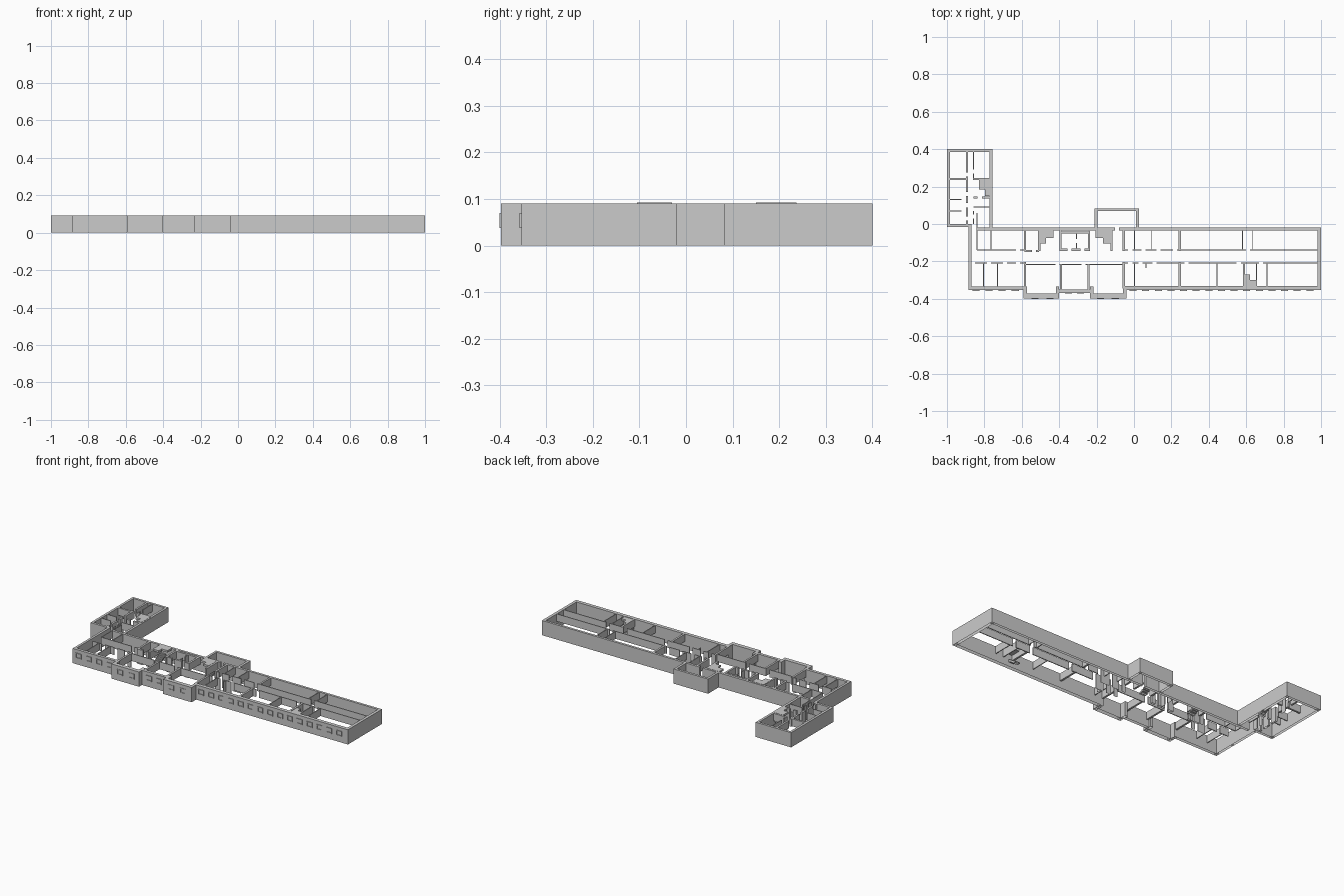
import bpy, bmesh

if "Cube" in bpy.data.objects:
    bpy.data.objects.remove(bpy.data.objects["Cube"])

H = 0.091           # wall height
HANG = 0.045        # underside of the long inner walls, which stop short of the ground
THICK, OUTER, MID, THIN = 0.018, 0.015, 0.012, 0.005


def boxes(name, items):
    """One object from boxes given as (x0, x1, y0, y1, z0, z1); undersides on the ground stay open."""
    bm = bmesh.new()
    for x0, x1, y0, y1, z0, z1 in items:
        geo = bmesh.ops.create_cube(bm, size=1)
        for v in geo["verts"]:
            v.co.x = x0 if v.co.x < 0 else x1
            v.co.y = y0 if v.co.y < 0 else y1
            v.co.z = z0 if v.co.z < 0 else z1
    ground = [f for f in bm.faces if all(v.co.z < 1e-5 for v in f.verts)]
    bmesh.ops.delete(bm, geom=ground, context="FACES_ONLY")
    me = bpy.data.meshes.new(name)
    bm.to_mesh(me)
    bm.free()
    ob = bpy.data.objects.new(name, me)
    bpy.context.collection.objects.link(ob)
    return ob


def hang(items):
    """Raise the underside of long pieces; short ones stay as posts."""
    return [(a, b, c, d, HANG if max(b - a, d - c) > 0.06 else 0, t) for a, b, c, d, _, t in items]


def runs(a, b, doors, width=0.022):
    """Split a span into solid pieces, leaving a gap at each door."""
    out = []
    for d in sorted(doors):
        out.append((a, d - width / 2))
        a = d + width / 2
    out.append((a, b))
    return [r for r in out if r[1] > r[0]]


def along_x(a, b, y, t, *doors):
    return [(p, q, y - t / 2, y + t / 2, 0, H) for p, q in runs(a, b, doors)]


def along_y(a, b, x, t, *doors):
    return [(x - t / 2, x + t / 2, p, q, 0, H) for p, q in runs(a, b, doors)]


h, o = THICK / 2, OUTER / 2

# outer shell of the side wing
boxes("wing_outer_walls",
      along_x(-1, -0.757, 0.4 - o, OUTER) + along_y(-0.015, 0.4, -1 + o, OUTER)
      + along_y(-0.02, 0.4, -0.757 - o, OUTER)
      + along_x(-1, -0.87, -0.015 + o, OUTER))

# outer shell of the long block
boxes("main_outer_walls",
      along_x(-0.84, 1, -0.019 - o, OUTER, -0.09)
      + along_y(-0.353, -0.015, -0.885 + o, OUTER)
      + along_y(-0.353, -0.019, 1 - h, THICK)
      + along_x(-0.885, -0.575, -0.353 + h, THICK)
      + along_x(-0.058, 1, -0.353 + h + 0.002, THICK + 0.004)
      + along_x(-0.40, -0.235, -0.368 + h, THICK))

# two projecting front bays
bays = []
for a, b in ((-0.59, -0.40), (-0.235, -0.04)):
    bays += along_x(a, b, -0.397 + 0.0125, 0.025)
    bays += along_y(-0.397, -0.335, a + h, THICK) + along_y(-0.397, -0.335, b - h, THICK)
boxes("front_bays", bays)

# rear annex
boxes("rear_annex",
      along_x(-0.21, 0.027, 0.084 - o, OUTER)
      + along_y(-0.02, 0.084, -0.21 + o, OUTER)
      + along_y(-0.02, 0.084, 0.027 - o, OUTER))

# corridor walls of the long block, with door gaps
boxes("corridor_walls", hang(
      along_x(-0.84, -0.585, -0.138, THIN, -0.62)
      + along_x(-0.885, -0.585, -0.208, THIN, -0.86, -0.775, -0.69, -0.62)
      + along_x(-0.585, -0.507, -0.145, MID, -0.535)
      + along_x(-0.393, -0.24, -0.138, MID, -0.345, -0.275)
      + along_x(-0.393, -0.24, -0.045, MID)
      + along_x(-0.58, -0.055, -0.217, THIN, -0.41, -0.27)
      + along_x(-0.055, 0.99, -0.140, THIN, -0.02, 0.05, 0.13, 0.22, 0.61)
      + along_x(-0.055, 0.99, -0.208, THIN, -0.02, 0.035, 0.11, 0.28, 0.56, 0.68)))

# thick cross walls
cross = []
for x in (-0.583, -0.055, 0.245):
    cross += along_y(-0.145, -0.03, x, MID) + along_y(-0.345, -0.203, x, MID)
for x in (-0.507, -0.393, -0.24, -0.12):
    cross += along_y(-0.145, -0.03, x, MID)
for x in (-0.39, -0.243):
    cross += along_y(-0.36, -0.217, x, MID)
for x in (0.588, 0.655):
    cross += along_y(-0.34, -0.208, x, MID if x < 0.6 else THIN)
boxes("cross_walls", hang(cross))

# thin room partitions
part = []
for x in (-0.765, 0.003, 0.095, 0.58, 0.635):
    part += along_y(-0.138, -0.03, x, THIN)
for x in (-0.805, -0.73, 0.003, 0.443, 0.71):
    part += along_y(-0.34, -0.208, x, THIN)
part += along_y(-0.138, -0.045, -0.307, THIN, -0.09)
part += along_y(-0.235, -0.208, 0.063, THIN)
boxes("room_partitions", hang(part))

# rooms in the wing
boxes("wing_partitions", hang(
      along_y(0, 0.39, -0.893, MID, 0.03, 0.1, 0.16, 0.265)
      + along_y(0.235, 0.39, -0.858, THIN, 0.28)
      + along_y(0.0, 0.07, -0.858, THIN, 0.04)
      + along_x(-0.99, -0.887, 0.24, MID)
      + along_x(-0.858, -0.77, 0.24, MID)
      + along_x(-0.858, -0.77, 0.142, MID, -0.825)
      + along_x(-0.858, -0.77, 0.09, THIN)
      + along_x(-0.99, -0.893, 0.13, THIN, -0.91)
      + along_x(-0.99, -0.893, 0.07, THIN, -0.91)
      + along_y(-0.138, 0.06, -0.84, THIN)))


def stair(name, x0, x1, y0, y1, top, mirror=False, n=7):
    """Upper landing slab with a short arm, over a flight of steps rising towards it."""
    mx, ly = (x0 + x1) / 2, y0 + (y1 - y0) * 0.4
    a, b = (mx, x1) if mirror else (x0, mx)
    parts = [(x0, x1, ly, y1, top - 0.012, top), (a, b, y0, ly, top - 0.012, top)]
    d, rise = (y1 - y0) / n, 0.5 * top / n
    for i in range(n):
        z = (i + 1) * rise
        parts.append((a, b, y0 + i * d, y0 + (i + 1) * d, max(0, z - 2 * rise), z))
    return boxes(name, parts)


stair("stair_left", -0.51, -0.43, -0.105, -0.03, 0.0925)
stair("stair_middle", -0.205, -0.125, -0.105, -0.03, 0.0925, True)
stair("stair_wing", -0.83, -0.765, 0.15, 0.237, 0.0925, True)
# the right stair turns the other way, with its landing at the front wall
boxes("stair_right", [(0.588, 0.655, -0.34, -0.30, 0.076, 0.088),
                      (0.588, 0.62, -0.30, -0.27, 0.076, 0.088)]
      + [(0.588, 0.62, -0.28 - i * 0.01, -0.27 - i * 0.01, max(0, i - 1) * 0.0065,
          (i + 1) * 0.0065) for i in range(6)])

# raised window frames along the front
wins = []


def window(x, y, w=0.038, z0=0.038, z1=0.070, f=0.005):
    a, b, c, d = x - w / 2, x + w / 2, y - 0.004, y + 0.002
    wins.extend([(a, a + f, c, d, z0, z1), (b - f, b, c, d, z0, z1),
                 (a + f, b - f, c, d, z0, z0 + f), (a + f, b - f, c, d, z1 - f, z1)])


for i in range(15):
    window(-0.005 + i * 0.0675, -0.353)
for x in (-0.845, -0.775, -0.705, -0.635):
    window(x, -0.353)
for x in (-0.53, -0.45, -0.18, -0.10):
    window(x, -0.396)
for x in (-0.35, -0.285):
    window(x, -0.368)
boxes("window_frames", wins)
